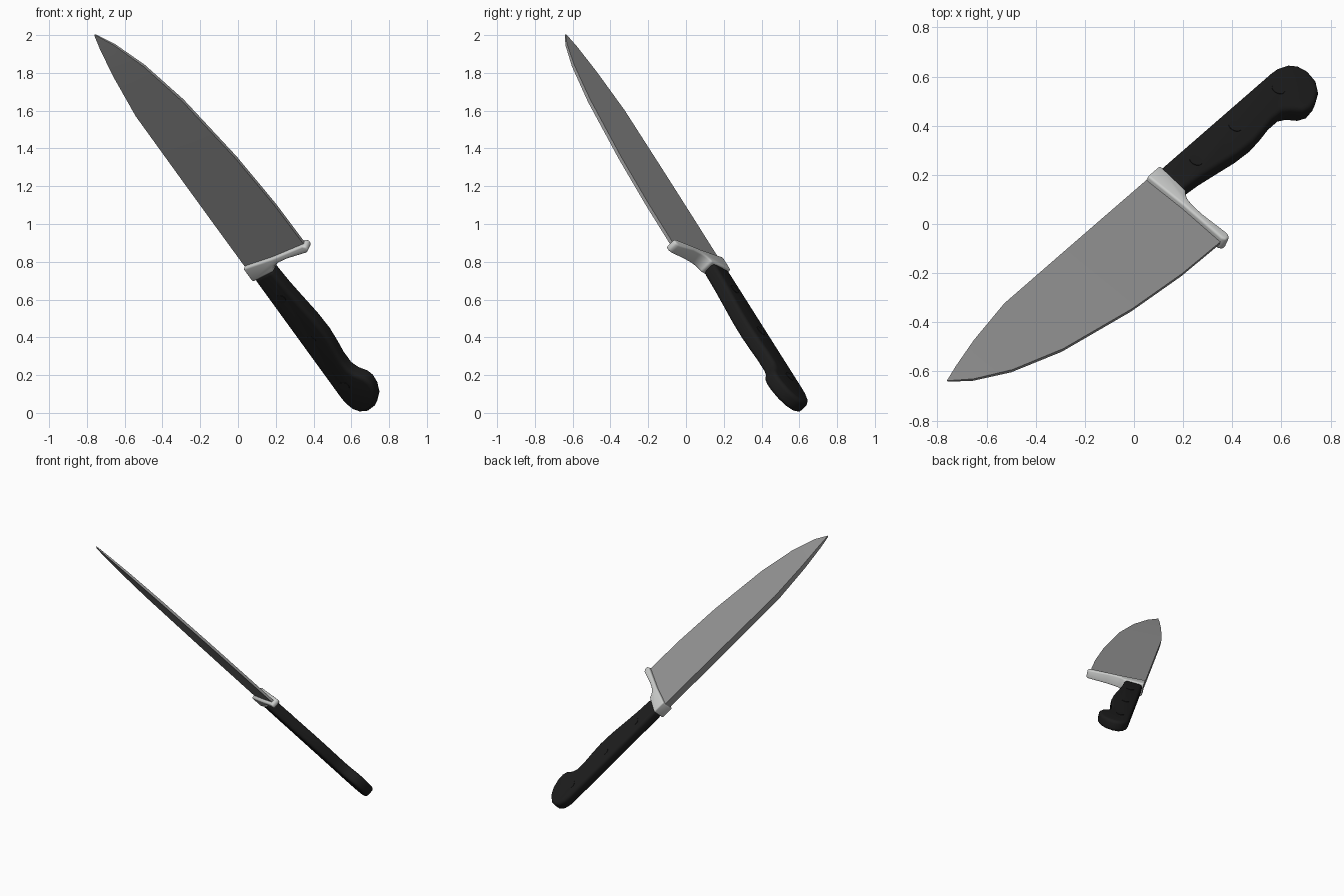
import bpy, bmesh, math
from mathutils import Vector, Matrix

if "Cube" in bpy.data.objects:
    bpy.data.objects.remove(bpy.data.objects["Cube"])

# Knife frame: U runs along the blade, V from spine to edge, N through the thickness
O = Vector((0.05, 0.18, 0.77))
U = Vector((-0.525, -0.454, 0.72)).normalized()
V = Vector((0.793, -0.567, 0.22))
V = (V - U * V.dot(U)).normalized()
N = U.cross(V)
FRAME = Matrix((U, V, N)).transposed().to_4x4()
FRAME.translation = O


def material(name, r, g, b):
    m = bpy.data.materials.new(name)
    m.diffuse_color = (r, g, b, 1)
    m.use_nodes = True
    m.node_tree.nodes["Principled BSDF"].inputs["Base Color"].default_value = m.diffuse_color
    return m


STEEL = material("blade_steel", 0.30, 0.30, 0.30)
BRIGHT = material("bolster_steel", 0.60, 0.61, 0.60)
BLACK = material("handle_black", 0.012, 0.012, 0.012)


def finish(bm, name, mat, bevel=0, segments=3, angle=35):
    bmesh.ops.recalc_face_normals(bm, faces=bm.faces)
    bm.transform(FRAME)
    me = bpy.data.meshes.new(name)
    bm.to_mesh(me)
    bm.free()
    ob = bpy.data.objects.new(name, me)
    bpy.context.collection.objects.link(ob)
    me.materials.append(mat)
    bpy.ops.object.select_all(action='DESELECT')
    ob.select_set(True)
    bpy.context.view_layer.objects.active = ob
    if bevel:
        mod = ob.modifiers.new("bevel", 'BEVEL')
        mod.width, mod.segments = bevel, segments
        mod.limit_method, mod.angle_limit = 'ANGLE', math.radians(50)
        bpy.ops.object.modifier_apply(modifier=mod.name)
    bpy.ops.object.shade_smooth_by_angle(angle=math.radians(angle))
    return ob


def slab(name, outline, half, mat, bevel, segments=3):
    """Outline in the blade plane, thickened by half(a, b) to both sides."""
    bm = bmesh.new()
    rings = [[bm.verts.new((a, b, s * half(a, b))) for a, b in outline] for s in (1, -1)]
    for r in rings:
        bm.faces.new(r)
    n = len(outline)
    for i in range(n):
        j = (i + 1) % n
        bm.faces.new((rings[0][i], rings[0][j], rings[1][j], rings[1][i]))
    return finish(bm, name, mat, bevel, segments)


# Blade: wedge section lofted to the tip (station, spine, edge, spine half, edge half)
stations = [(0.02, 0.01, 0.413, 0.026, 0.009), (0.343, 0.01, 0.408, 0.026, 0.009),
            (0.69, 0.01, 0.382, 0.025, 0.009), (1.13, 0.01, 0.318, 0.022, 0.009),
            (1.41, 0.042, 0.243, 0.017, 0.008), (1.59, 0.073, 0.163, 0.011, 0.006),
            (1.682, 0.092, 0.098, 0.004, 0.003)]
bm = bmesh.new()
loops = [[bm.verts.new(p) for p in ((a, s, hs), (a, e, he), (a, e, -he), (a, s, -hs))]
         for a, s, e, hs, he in stations]
for p, q in zip(loops, loops[1:]):
    for i in range(4):
        j = (i + 1) % 4
        bm.faces.new((p[i], p[j], q[j], q[i]))
bm.faces.new(loops[0])
bm.faces.new(loops[-1])
finish(bm, "blade", STEEL)

# Bolster: collar around the handle flaring into the heel guard
bolster = [(0.03, 0.008), (0.035, 0.2), (0.055, 0.41), (0.045, 0.43), (0.02, 0.43),
           (0.008, 0.41), (0.008, 0.28), (0.0, 0.22), (-0.012, 0.187), (-0.03, 0.168),
           (-0.045, 0.16), (-0.067, 0.008)]
slab("bolster", bolster, lambda a, b: 0.05 - 0.045 * max(b, 0), BRIGHT, 0.01)

# Handle: contoured grip with hooked butt
handle = [(-0.06, 0.016), (-0.93, 0.014), (-0.975, 0.017), (-1.025, 0.034), (-1.055, 0.065),
          (-1.064, 0.112), (-1.045, 0.168), (-1.0, 0.211), (-0.94, 0.236), (-0.89, 0.241),
          (-0.852, 0.227), (-0.815, 0.19), (-0.775, 0.172), (-0.70, 0.172), (-0.62, 0.183),
          (-0.53, 0.191), (-0.42, 0.186), (-0.29, 0.17), (-0.18, 0.157), (-0.04, 0.148)]
slab("handle", handle, lambda a, b: 0.04, BLACK, 0.022, 4)

# Rivets: nearly flush discs through the grip
for i, a in enumerate((-0.865, -0.53, -0.225)):
    bm = bmesh.new()
    bmesh.ops.create_cone(bm, cap_ends=True, segments=20, radius1=0.028, radius2=0.028,
                          depth=0.085, matrix=Matrix.Translation((a, 0.09, 0)))
    finish(bm, f"rivet_{i + 1}", BLACK)
